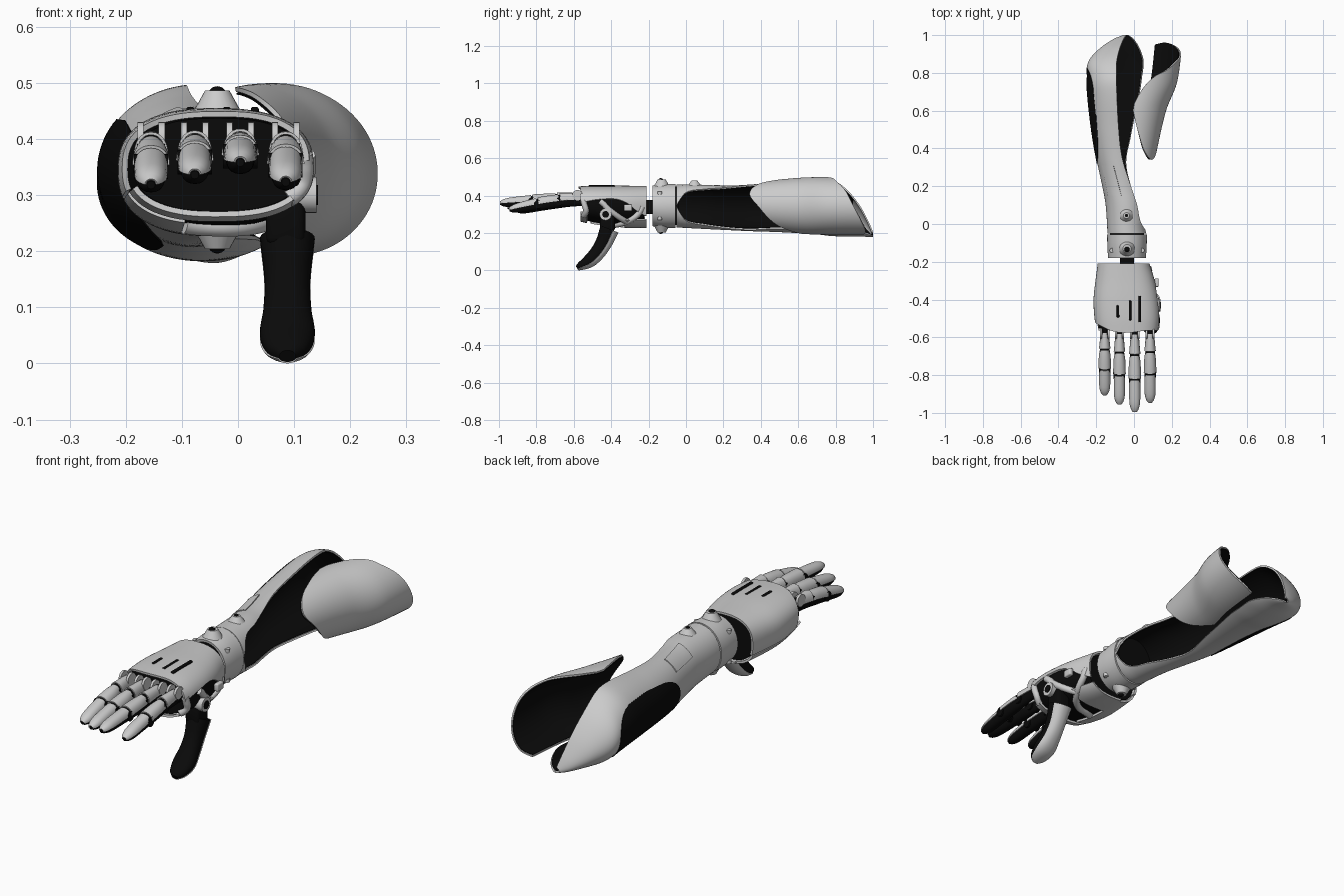
import bpy, bmesh, math
from mathutils import Vector

if "Cube" in bpy.data.objects:
    bpy.data.objects.remove(bpy.data.objects["Cube"])

black = bpy.data.materials.new("black")
black.diffuse_color = (0.003, 0.003, 0.003, 1)
black.use_nodes = True
black.node_tree.nodes["Principled BSDF"].inputs["Base Color"].default_value = black.diffuse_color


def tab(pts, t):
    """Smooth interpolation in a table of (key, values...)."""
    t = max(pts[0][0], min(pts[-1][0], t))
    i = 0
    while i < len(pts) - 2 and t > pts[i + 1][0]:
        i += 1
    a, b = pts[i], pts[i + 1]
    o, c = pts[max(i - 1, 0)], pts[min(i + 2, len(pts) - 1)]
    h = b[0] - a[0]
    s = (t - a[0]) / h
    out = []
    for k in range(1, len(a)):
        ma = (b[k] - o[k]) / (b[0] - o[0]) * h
        mb = (c[k] - a[k]) / (c[0] - a[0]) * h
        out.append((2*s**3 - 3*s*s + 1)*a[k] + (s**3 - 2*s*s + s)*ma
                   + (3*s*s - 2*s**3)*b[k] + (s**3 - s*s)*mb)
    return out if len(out) > 1 else out[0]


def finish(ob, mat):
    if mat:
        ob.data.materials.append(mat)
    bpy.ops.object.select_all(action='DESELECT')
    ob.select_set(True)
    bpy.context.view_layer.objects.active = ob
    for m in list(ob.modifiers):
        bpy.ops.object.modifier_apply(modifier=m.name)
    bpy.ops.object.shade_smooth_by_angle(angle=math.radians(35))
    return ob


def grid(name, fn, nu, nv, mat=None, thick=0, closed=False):
    """Surface fn(u, v); closed ones are capped tubes, open ones thickened inward."""
    bm = bmesh.new()
    cols = nu if closed else nu + 1
    V = [[bm.verts.new(fn(i / nu, j / nv)) for i in range(cols)] for j in range(nv + 1)]
    for j in range(nv):
        for i in range(nu):
            k = (i + 1) % cols
            bm.faces.new((V[j][i], V[j+1][i], V[j+1][k], V[j][k]))
    if closed and not thick:
        bm.faces.new(V[0])
        bm.faces.new(V[-1])
        bmesh.ops.recalc_face_normals(bm, faces=bm.faces)
    me = bpy.data.meshes.new(name)
    bm.to_mesh(me)
    bm.free()
    ob = bpy.data.objects.new(name, me)
    bpy.context.collection.objects.link(ob)
    if thick:
        m = ob.modifiers.new("thickness", 'SOLIDIFY')
        m.thickness, m.offset = thick, -1
    return finish(ob, mat)


def ring(path, a, t, grow=0, p=1, bend=False):
    """Point at angle a (degrees) on the elliptical section of a path."""
    x, y, z, rx, rz = path(t)
    n = Vector((0, 0, 1))
    if bend:
        d = Vector(path(t + .02)[:3]) - Vector(path(t - .02)[:3])
        n = Vector((0, -d.z, d.y)).normalized()
    c, s = math.cos(math.radians(a)), math.sin(math.radians(a))
    c, s = math.copysign(abs(c)**p, c), math.copysign(abs(s)**p, s)
    return Vector((x + (rx + grow)*c, y, z)) + n*(rz + grow)*s


def mix(a, b, t):
    return a + (b - a)*t


def cyl(name, loc, r, d, axis='Z', mat=None, r2=None):
    rot = {'Z': (0, 0, 0), 'X': (0, math.pi/2, 0), 'Y': (math.pi/2, 0, 0)}[axis]
    bpy.ops.mesh.primitive_cone_add(vertices=24, radius1=r, radius2=r if r2 is None else r2,
                                    depth=d, location=loc, rotation=rot)
    ob = bpy.context.object
    ob.name = name
    return finish(ob, mat)


def box(name, loc, size, mat=None, bev=.006):
    bpy.ops.mesh.primitive_cube_add(size=1, location=loc)
    ob = bpy.context.object
    ob.name = name
    ob.scale = size
    bpy.ops.object.transform_apply(location=False, rotation=False)
    m = ob.modifiers.new("bevel", 'BEVEL')
    m.width, m.segments = bev, 3
    return finish(ob, mat)


def table_path(T):
    def path(y):
        cx, cz, rx, rz = tab(T, y)
        return cx, y, cz, rx, rz
    return path


# Forearm: half tube open to the right, sloping down to a low rear tip
fore = table_path([(-.05, -.037, .345, .103, .115), (.1, -.045, .34, .105, .118), (.2, -.06, .335, .108, .118),
                   (.35, -.08, .335, .12, .125), (.5, -.08, .34, .145, .135), (.7, -.07, .345, .177, .152),
                   (.78, -.067, .336, .18, .152), (.86, -.064, .308, .178, .126), (.93, -.055, .265, .126, .083),
                   (.98, -.045, .217, .062, .038), (1, -.04, .192, .018, .013)])
RIM = [(-.05, 2, 358), (0, 40, 318), (.1, 54, 304), (.3, 77, 288), (.45, 88, 297), (.7, 97, 305), (1, 100, 315)]


def forearm(grow):
    def fn(u, v):
        y = mix(-.05, 1, 1 - (1 - v)**1.25)
        return ring(fore, mix(*tab(RIM, y), u), y, grow)
    return fn


grid("forearm_shell", forearm(0), 56, 64, thick=.008)
grid("forearm_liner", forearm(-.01), 56, 64, black, thick=.002)


def side_patch(u, v):
    s = 2*u - 1
    h = .255*max(0, 1 - abs(s)**3)**(1/3)
    return ring(fore, 195 + 54*s, mix(.575 - h, .575 + h, v), .003)


grid("forearm_side_inlay", side_patch, 32, 24, black, thick=.005)
grid("forearm_hatch", lambda u, v: ring(fore, mix(mix(98, 106, v), 142, u), mix(.15, .31, v), .004),
     8, 8, thick=.006)

# Detached outer forearm panel, leaf shaped
panel = table_path([(.34, 0, .35, .11, .12), (.6, .025, .345, .145, .15), (.75, .06, .345, .168, .155),
                    (.97, .085, .345, .172, .156)])
P_FRONT = [(-80, .62), (-50, .49), (-5, .39), (30, .34), (65, .39), (88, .5), (102, .6)]
P_REAR = [(-80, .95), (-60, .96), (-30, .935), (0, .895), (30, .855), (55, .81), (75, .78), (92, .72), (102, .64)]


def panel_fn(grow):
    def fn(u, v):
        a = mix(-80, 102, u)
        return ring(panel, a, mix(tab(P_FRONT, a), tab(P_REAR, a), v), grow)
    return fn


grid("outer_panel", panel_fn(0), 44, 24, thick=.008)
grid("outer_panel_liner", panel_fn(-.01), 44, 24, black, thick=.003)

# Wrist
WRIST = table_path([(-.18, -.037, .345, .1, .108), (-.12, -.037, .345, .104, .116), (-.055, -.037, .345, .105, .117)])
grid("wrist_ring", lambda u, v: ring(WRIST, 360*u, mix(-.18, -.055, v)), 48, 8, thick=.012, closed=True)
grid("wrist_core", lambda u, v: ring(WRIST, 360*u, mix(-.17, -.04, v), -.014), 48, 4, black, closed=True)
box("wrist_link", (-.037, -.195, .34), (.075, .07, .075), black)
for s in (1, -1):
    lug = cyl("wrist_lug", (-.037, -.13, .345 + s*.123), .042, .036, r2=.022)
    lug.rotation_euler.x = 0 if s > 0 else math.pi
    bpy.ops.mesh.primitive_uv_sphere_add(segments=20, ring_count=12, radius=.017,
                                         location=(-.037, -.135, .345 + s*.132))
    bpy.context.object.name = "wrist_bolt"
    finish(bpy.context.object, black)
    for sx in (-1, 1):
        cyl("wrist_screw", (-.037 + sx*.08, -.14, .345 + s*.068), .012, .016)
cyl("forearm_boss", (-.04, .045, .467), .035, .026, r2=.016)
cyl("forearm_boss_hole", (-.04, .045, .474), .009, .016, mat=black)

# Palm
PALM = table_path([(-.58, -.035, .357, .16, .092), (-.5, -.037, .35, .172, .104), (-.4, -.042, .343, .172, .112),
                   (-.3, -.047, .34, .157, .113), (-.21, -.055, .34, .137, .112)])
PW = .8
grid("palm_core", lambda u, v: ring(PALM, 360*u, mix(-.55, -.225, v), -.014, PW), 48, 16, black, closed=True)
EDGE = [(5, -.565), (60, -.565), (100, -.575), (150, -.535), (200, -.51)]


def palm_cover(u, v):
    a = mix(tab([(0, 2), (.3, 14), (.6, 14), (1, -22)], v), 200, u)
    return ring(PALM, a, mix(tab(EDGE, a), -.21, v), 0, PW)


grid("hand_back_cover", palm_cover, 44, 20, thick=.01)


def palm_sheet(name, a0, a1, y0, y1):
    grid(name, lambda u, v: ring(PALM, mix(a0, a1, u), mix(y0, y1, v), 0, PW), 20, 12, thick=.01)


palm_sheet("palm_heel_side", 203, 255, -.51, -.22)
palm_sheet("palm_heel", 255, 325, -.33, -.21)
palm_sheet("palm_front_rim", 203, 322, -.565, -.53)


def strut(name, pts, r=.016):
    cu = bpy.data.curves.new(name, 'CURVE')
    cu.dimensions, cu.bevel_depth, cu.bevel_resolution = '3D', r, 3
    cu.use_fill_caps = True
    sp = cu.splines.new('POLY')
    sp.points.add(24)
    for i in range(25):
        a, y = tab([(k, *p) for k, p in enumerate(pts)], i/24*(len(pts) - 1))
        sp.points[i].co = (*ring(PALM, a, y, -.011, PW), 1)
    bpy.context.collection.objects.link(bpy.data.objects.new(name, cu))


# Open frame on the thumb side
strut("side_strut_front", [(8, -.55), (-15, -.535), (-40, -.545)])
strut("side_strut_middle", [(10, -.46), (-15, -.39), (-45, -.32)])
strut("side_strut_rear", [(0, -.235), (-20, -.26), (-45, -.31)])
strut("palm_strut", [(-45, -.31), (-75, -.38), (-105, -.42)])
for x, y0, y1 in ((-.085, -.495, -.43), (-.02, -.51, -.405), (.03, -.52, -.38)):
    box("hand_slot", (x, (y0 + y1)/2, .45), (.014, y1 - y0, .014), black, .004)

# Fingers: black body, grey overlapping top shells, joint pins
WIDTH = [(0, .008, .008), (.03, .017, .016), (.1, .025, .024), (.3, .027, .03), (.55, .027, .034), (.68, .021, .034),
         (1, .018, .034)]
for fx, tip, tz in ((-.155, -.905, .322), (-.077, -.955, .34), (.004, -.995, .362), (.085, -.945, .327)):
    def finger(s, fx=fx, tip=tip, tz=tz):
        w, h = tab(WIDTH, s)
        return fx, mix(tip, -.53, s), mix(tz - .004, .378, math.sin(s*math.pi/2)), w, h
    grid("finger_body", lambda u, v: ring(finger, 360*u, v**1.4, -.001, .9, True), 20, 28, black, closed=True)
    for n, (s0, s1) in enumerate(((0, .36), (.38, .64), (.66, .88))):
        grid("finger_shell", lambda u, v: ring(finger, mix(2, 178, u), mix(s0, s1, v), .003 + .003*n*(1 - v), .9, True),
             14, 12, thick=.005)
    for s in (.37, .65):
        _, y, z, w, h = finger(s)
        cyl("finger_joint", (fx, y, z), .022, 2*w + .006, 'X', black)
    for sx in (-1, 1):
        cyl("knuckle_fork", (fx + sx*.019, -.58, .402), .028, .011, 'X')
    cyl("knuckle_pin", (fx, -.58, .385), .024, .04, 'X', black)

# Thumb
THUMB = [(0, -.583, .013, .014, .012), (.1, -.565, .024, .036, .021), (.25, -.52, .05, .049, .034),
         (.5, -.475, .095, .043, .039), (.75, -.44, .15, .041, .043), (1, -.41, .222, .049, .05)]


def thumb(v):
    y, z, rx, rn = tab(THUMB, v)
    return .088, y, z, rx, rn


grid("thumb_body", lambda u, v: ring(thumb, 360*u, v, 0, .9, True), 28, 28, black, closed=True)
grid("thumb_back_shell", lambda u, v: ring(thumb, mix(202, 338, u), v, .003, .9, True), 20, 28, thick=.006)
box("thumb_base", (.085, -.42, .255), (.07, .08, .09), black, .015)
cyl("thumb_pivot", (.115, -.43, .3), .032, .05, 'X')
cyl("thumb_pivot_core", (.118, -.43, .3), .018, .05, 'X', black)
box("thumb_bracket", (.12, -.31, .335), (.022, .045, .035))
